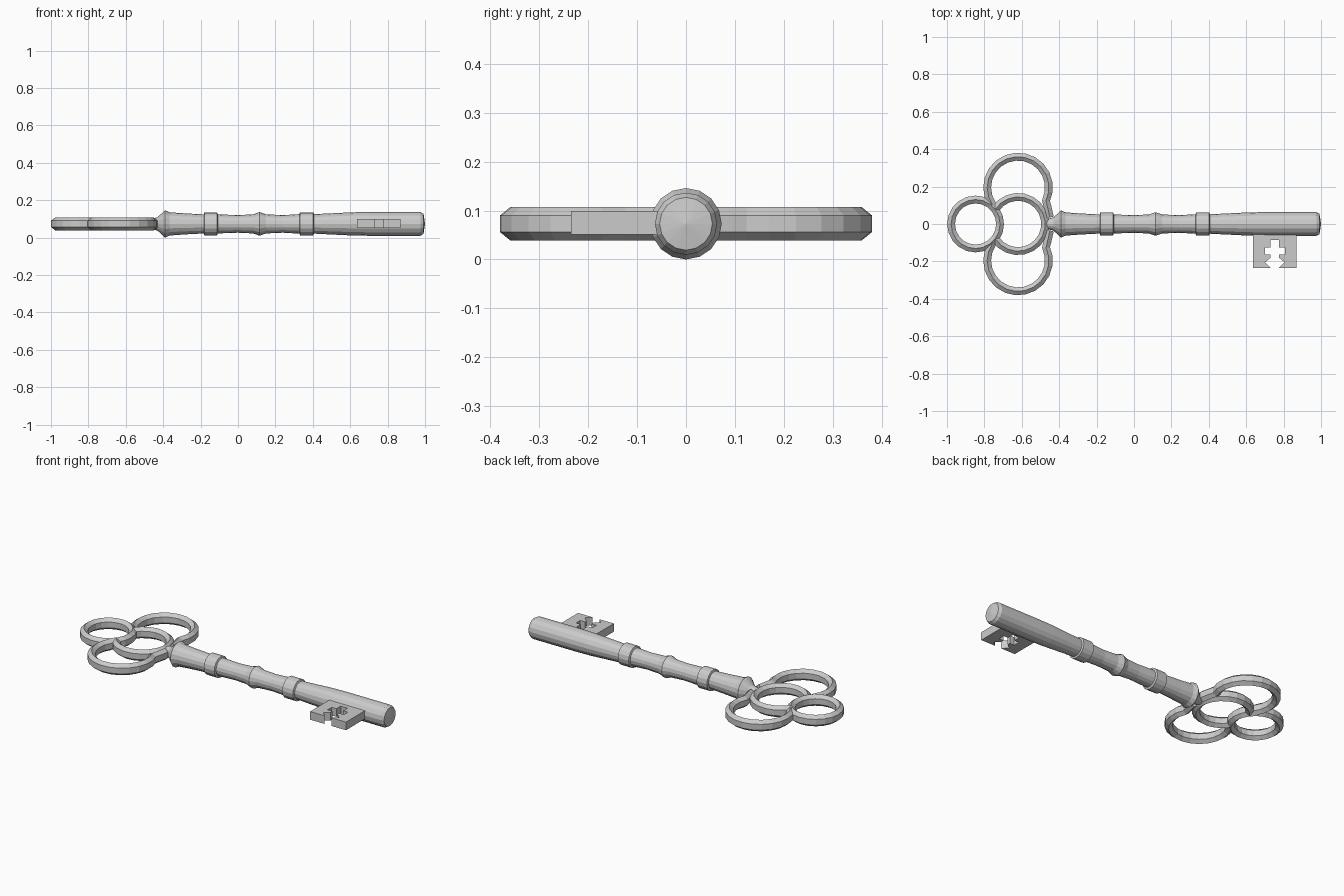
import bpy, bmesh
from math import sin, cos, pi, radians
from mathutils import Vector

if "Cube" in bpy.data.objects:
    bpy.data.objects.remove(bpy.data.objects["Cube"])

ZC = 0.073  # height of the key's axis


def finish(name, bm):
    bmesh.ops.recalc_face_normals(bm, faces=bm.faces)
    me = bpy.data.meshes.new(name)
    bm.to_mesh(me)
    bm.free()
    ob = bpy.data.objects.new(name, me)
    bpy.context.collection.objects.link(ob)
    return ob


def arc(cx, cy, r, a0, a1, n):
    step = radians(a1 - a0) / n
    return [(cx + r * cos(radians(a0) + i * step), cy + r * sin(radians(a0) + i * step))
            for i in range(n + 1)]


def sweep(name, path, closed=False, hw=0.021, hh=0.034):
    """Sweep a ridge-topped hexagon along a flat path."""
    bm = bmesh.new()
    pts = [Vector((x, y, ZC)) for x, y in path]
    n = len(pts)
    rings = []
    for i, p in enumerate(pts):
        a = pts[(i - 1) % n] if closed or i > 0 else p
        b = pts[(i + 1) % n] if closed or i < n - 1 else p
        t = (b - a).normalized()
        side = Vector((t.y, -t.x, 0))
        rings.append([bm.verts.new(p + side * (hw * sin(k * pi / 3) / sin(pi / 3))
                                   + Vector((0, 0, hh * cos(k * pi / 3)))) for k in range(6)])
    for i in range(n if closed else n - 1):
        r, s = rings[i], rings[(i + 1) % n]
        for k in range(6):
            bm.faces.new((r[k], r[(k + 1) % 6], s[(k + 1) % 6], s[k]))
    if not closed:
        bm.faces.new(rings[0])
        bm.faces.new(rings[-1])
    return finish(name, bm)


# Bow: small end ring, centre ring, and two mirrored side rings
sweep("bow_end_ring", arc(-0.847, 0, 0.131, 0, 360, 20)[:-1], closed=True)
sweep("bow_centre_ring", arc(-0.62, 0, 0.145, -147, 147, 17))
side_path = [(-0.45, 0.035), (-0.462, 0.09)] + arc(-0.62, 0.195, 0.165, -25, 214, 14)
for sgn, label in ((1, "back"), (-1, "front")):
    sweep("bow_side_ring_" + label, [(x, sgn * y) for x, y in side_path])

# Shaft: turned profile of (x, radius)
profile = [(-0.49, 0.02), (-0.43, 0.036), (-0.39, 0.073), (-0.365, 0.062), (-0.28, 0.056),
           (-0.183, 0.051), (-0.18, 0.062), (-0.112, 0.062), (-0.108, 0.051), (0, 0.047),
           (0.08, 0.051), (0.115, 0.063), (0.15, 0.051), (0.24, 0.047), (0.328, 0.052),
           (0.332, 0.062), (0.402, 0.062), (0.406, 0.052), (0.61, 0.062), (0.7, 0.0635),
           (0.975, 0.0635), (0.992, 0.054)]
SIDES = 16
bm = bmesh.new()
rings = [[bm.verts.new((x, r * cos(2 * pi * k / SIDES), ZC + r * sin(2 * pi * k / SIDES)))
          for k in range(SIDES)] for x, r in profile]
for r, s in zip(rings, rings[1:]):
    for k in range(SIDES):
        j = (k + 1) % SIDES
        bm.faces.new((r[k], r[j], s[j], s[k]))
bm.faces.new(rings[0])
tip = bm.verts.new((1.0, 0, ZC))
for k in range(SIDES):
    bm.faces.new((rings[-1][k], rings[-1][(k + 1) % SIDES], tip))
finish("shaft", bm)

# Bit: flat plate with a cross and arrow notch, built from one mirrored half outline
CX = 0.753
half = [(0, -0.03), (0.117, -0.03), (0.117, -0.235), (0.022, -0.235), (0.052, -0.205),
        (0.022, -0.18), (0.022, -0.163), (0.053, -0.163), (0.053, -0.125), (0.022, -0.125),
        (0.022, -0.085), (0, -0.085)]
bm = bmesh.new()
z0, z1 = 0.051, 0.099
for sgn in (1, -1):
    low = [bm.verts.new((CX + sgn * x, y, z0)) for x, y in half]
    top = [bm.verts.new((CX + sgn * x, y, z1)) for x, y in half]
    bm.faces.new(low)
    bm.faces.new(top)
    for i in range(len(half) - 1):
        bm.faces.new((low[i], low[i + 1], top[i + 1], top[i]))
bmesh.ops.remove_doubles(bm, verts=bm.verts, dist=1e-5)
finish("bit", bm)
